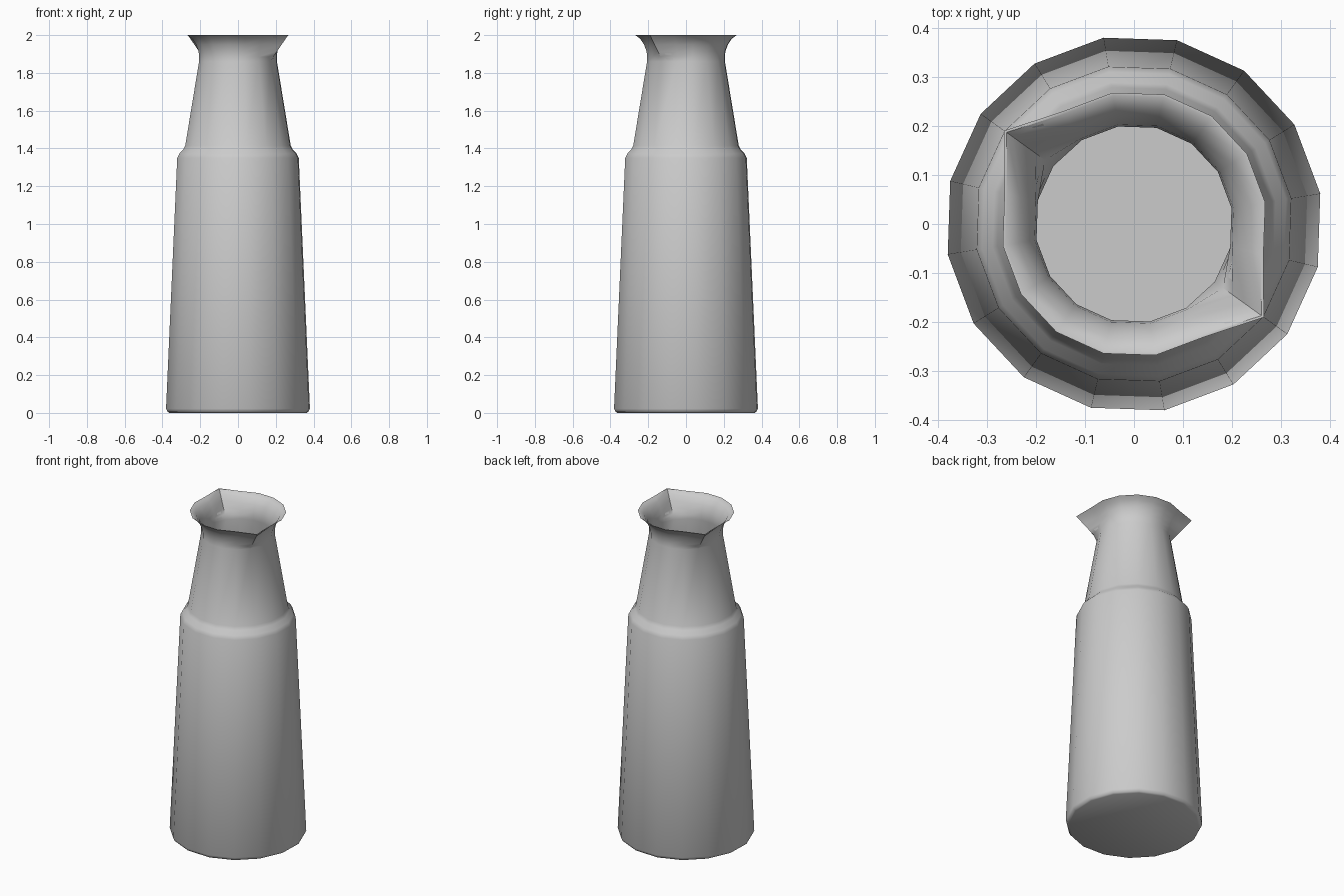
import bpy, bmesh, math

if "Cube" in bpy.data.objects:
    bpy.data.objects.remove(bpy.data.objects["Cube"])

SIDES = 16
TURN = math.radians(9.3)
SPOUTS = (6, 14)          # two opposite columns pulled out into pouring lips
WALL = 0.006

# (radius, height) from base to rim
OUTER = [(0.368, 0.0), (0.378, 0.006), (0.386, 0.022), (0.326, 1.35),
         (0.315, 1.372), (0.293, 1.395), (0.283, 1.415), (0.209, 1.86),
         (0.208, 1.885), (0.212, 1.915), (0.225, 1.95), (0.245, 1.98), (0.272, 2.0)]
# thin inner wall, rim down to the floor
INNER = [(r - WALL, z) for r, z in reversed(OUTER[3:])] + [(0.378, 0.03)]

NECK_Z, TIP_R, NECK_R = 1.86, 0.327, 0.209


def ring(bm, r, z, inset):
    verts = []
    for i in range(SIDES):
        a = TURN + i * 2 * math.pi / SIDES
        rad = r
        if i in SPOUTS and z > NECK_Z:
            t = (z - NECK_Z) / (2.0 - NECK_Z)
            rad = NECK_R + (TIP_R - NECK_R) * t - inset
        verts.append(bm.verts.new((rad * math.cos(a), rad * math.sin(a), z)))
    return verts


# Carafe body: outer wall, rim, inner wall, base and floor
bm = bmesh.new()
rings = [ring(bm, r, z, 0) for r, z in OUTER] + [ring(bm, r, z, WALL) for r, z in INNER]
for lo, hi in zip(rings, rings[1:]):
    for i in range(SIDES):
        j = (i + 1) % SIDES
        bm.faces.new((lo[i], lo[j], hi[j], hi[i]))
bm.faces.new(rings[0][::-1])
bm.faces.new(rings[-1])
bmesh.ops.recalc_face_normals(bm, faces=bm.faces)

mesh = bpy.data.meshes.new("carafe")
bm.to_mesh(mesh)
bm.free()
carafe = bpy.data.objects.new("carafe", mesh)
bpy.context.collection.objects.link(carafe)
bpy.context.view_layer.objects.active = carafe
carafe.select_set(True)
bpy.ops.object.shade_smooth_by_angle(angle=math.radians(40))
